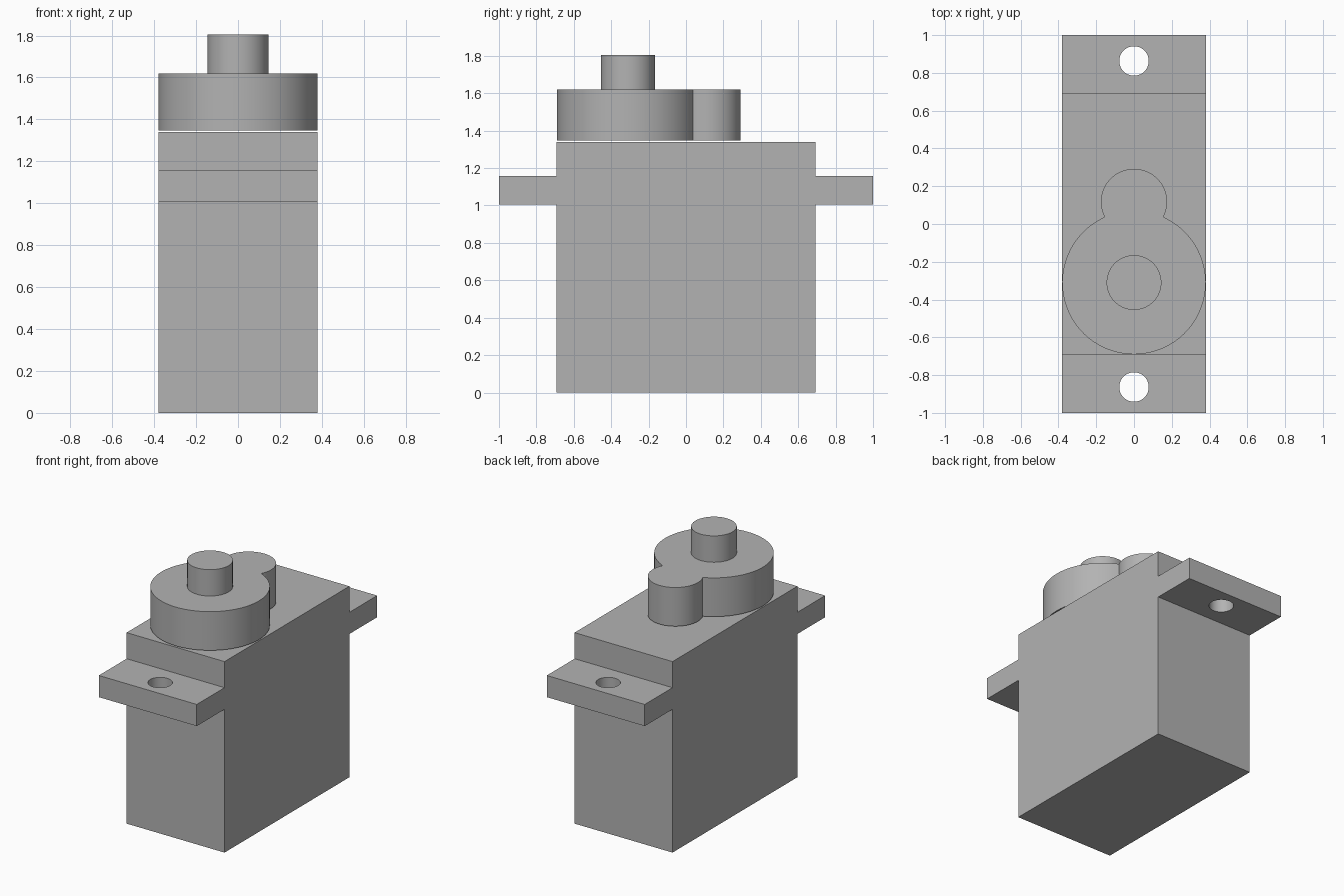
import bpy, bmesh
from math import pi, cos, sin, acos
from mathutils import Vector

if "Cube" in bpy.data.objects:
    bpy.data.objects.remove(bpy.data.objects["Cube"], do_unlink=True)

grey = bpy.data.materials.new("plain_grey")
grey.use_nodes = True
colour = (0.45, 0.45, 0.45, 1)
grey.diffuse_color = colour
grey.node_tree.nodes["Principled BSDF"].inputs["Base Color"].default_value = colour


def prism(name, outline, offset):
    """Extrude a closed outline of 3D points along an offset."""
    bm = bmesh.new()
    face = bm.faces.new([bm.verts.new(p) for p in outline])
    new = bmesh.ops.extrude_face_region(bm, geom=[face])["geom"]
    bmesh.ops.translate(bm, vec=Vector(offset),
                        verts=[v for v in new if isinstance(v, bmesh.types.BMVert)])
    bmesh.ops.recalc_face_normals(bm, faces=bm.faces)
    mesh = bpy.data.meshes.new(name)
    bm.to_mesh(mesh)
    bm.free()
    obj = bpy.data.objects.new(name, mesh)
    bpy.context.collection.objects.link(obj)
    mesh.materials.append(grey)
    return obj


def arc(y, radius, start, end, z, steps):
    """Points on an arc centred at x = 0."""
    angles = [start + (end - start) * i / steps for i in range(steps + 1)]
    return [(radius * cos(a), y + radius * sin(a), z) for a in angles]


def cylinder(name, y, radius, z0, z1, steps=64):
    return prism(name, arc(y, radius, 0, 2 * pi, z0, steps)[:-1], (0, 0, z1 - z0))


def smooth(obj):
    bpy.ops.object.select_all(action="DESELECT")
    obj.select_set(True)
    bpy.context.view_layer.objects.active = obj
    bpy.ops.object.shade_smooth_by_angle(angle=pi / 6)


# Case with mounting tabs: one side profile run across the width
half_width, case_y, tab_y = 0.38, 0.692, 1.0
tab_low, tab_high, case_top = 1.005, 1.157, 1.34
side = [(case_y, 0), (case_y, tab_low), (tab_y, tab_low),
        (tab_y, tab_high), (case_y, tab_high), (case_y, case_top)]
profile = side + [(-y, z) for y, z in reversed(side)]
case = prism("case_with_tabs", [(-half_width, y, z) for y, z in profile],
             (2 * half_width, 0, 0))

# Screw holes through the tabs
for label, y in (("front", -0.863), ("back", 0.863)):
    cutter = cylinder(label + "_hole_cutter", y, 0.078, tab_low - 0.1, tab_high + 0.1)
    cutter.hide_render = True
    mod = case.modifiers.new(label + "_screw_hole", "BOOLEAN")
    mod.operation = "DIFFERENCE"
    mod.solver = "EXACT"
    mod.object = cutter
    bpy.ops.object.select_all(action="DESELECT")
    bpy.context.view_layer.objects.active = case
    case.select_set(True)
    bpy.ops.object.modifier_apply(modifier=mod.name)
    bpy.data.objects.remove(cutter, do_unlink=True)
smooth(case)

# Gear housing: large and small rounds merged into one outline
big_y, big_r, small_y, small_r = -0.31, 0.38, 0.117, 0.175
house_low, house_high = 1.348, 1.62
gap = small_y - big_y
big_cut = acos((gap**2 + big_r**2 - small_r**2) / (2 * gap * big_r))
small_cut = acos((gap**2 + small_r**2 - big_r**2) / (2 * gap * small_r))
outline = arc(big_y, big_r, pi / 2 + big_cut, 2.5 * pi - big_cut, house_low, 72)
outline += arc(small_y, small_r, small_cut - pi / 2, 1.5 * pi - small_cut,
               house_low, 48)[1:-1]
smooth(prism("gear_housing", outline, (0, 0, house_high - house_low)))

# Output shaft
smooth(cylinder("output_shaft", big_y, 0.145, house_high, 1.805))
